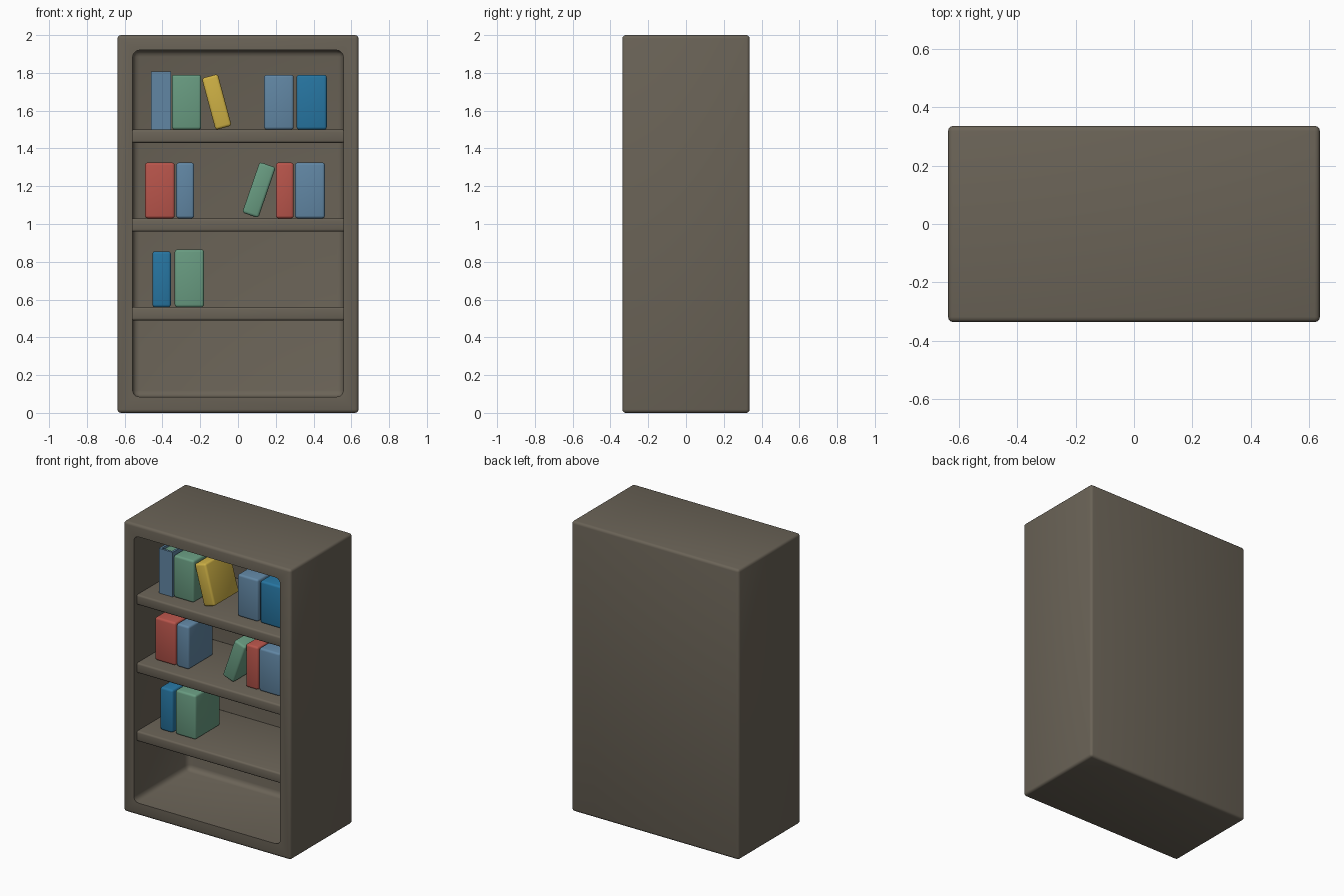
import bpy
import math

if "Cube" in bpy.data.objects:
    bpy.data.objects.remove(bpy.data.objects["Cube"])


def box(name, lo, hi, bevel=0.0, segs=3, mat=None, lean=0.0):
    """Rounded box between two corners, optionally leaning about y."""
    c = [(a + b) / 2 for a, b in zip(lo, hi)]
    s = [b - a for a, b in zip(lo, hi)]
    bpy.ops.mesh.primitive_cube_add(size=1, location=c)
    ob = bpy.context.object
    ob.name = name
    ob.scale = s
    bpy.ops.object.transform_apply(location=False, rotation=False, scale=True)
    ob.rotation_euler[1] = math.radians(lean)
    if bevel:
        m = ob.modifiers.new("round", 'BEVEL')
        m.width = bevel
        m.segments = segs
        bpy.ops.object.modifier_apply(modifier=m.name)
    bpy.ops.object.shade_smooth_by_angle(angle=math.radians(35))
    if mat:
        ob.data.materials.append(mat)
    return ob


def material(name, rgb):
    m = bpy.data.materials.new(name)
    m.diffuse_color = (*rgb, 1)
    m.use_nodes = True
    m.node_tree.nodes["Principled BSDF"].inputs["Base Color"].default_value = m.diffuse_color
    return m


wood = material("wood", (0.145, 0.125, 0.095))
colours = {
    "red": material("red", (0.48, 0.09, 0.07)),
    "blue": material("blue", (0.12, 0.24, 0.37)),
    "navy": material("navy", (0.02, 0.18, 0.36)),
    "green": material("green", (0.14, 0.33, 0.22)),
    "yellow": material("yellow", (0.62, 0.44, 0.06)),
}

# Hollow cabinet with rounded recess
cutter = box("recess_cutter", (-0.558, -0.7, 0.085), (0.558, 0.255, 1.92), 0.035)
cutter.hide_render = True
case = box("cabinet", (-0.638, -0.337, 0), (0.638, 0.337, 2), 0.018, 3, wood)
cut = case.modifiers.new("recess", 'BOOLEAN')
cut.operation = 'DIFFERENCE'
cut.solver = 'EXACT'
cut.object = cutter
bpy.ops.object.modifier_apply(modifier=cut.name)
bpy.data.objects.remove(cutter)
bpy.ops.object.shade_smooth_by_angle(angle=math.radians(35))

# Three shelves
for i, top in enumerate((0.56, 1.03, 1.5)):
    box(f"shelf_{i + 1}", (-0.565, -0.305, top - 0.07), (0.565, 0.26, top), 0.012, 3, wood)

# Upright books: colour, left, right, bottom, top
Y0, Y1 = -0.205, 0.065
upright = [
    ("green", -0.35, -0.195, 1.5, 1.79),
    ("blue", 0.138, 0.295, 1.5, 1.79),
    ("navy", 0.31, 0.47, 1.5, 1.79),
    ("red", -0.492, -0.335, 1.03, 1.325),
    ("blue", -0.327, -0.232, 1.03, 1.325),
    ("red", 0.2, 0.295, 1.03, 1.325),
    ("blue", 0.302, 0.46, 1.03, 1.325),
    ("navy", -0.453, -0.355, 0.56, 0.855),
    ("green", -0.335, -0.18, 0.56, 0.865),
]
for i, (col, x0, x1, z0, z1) in enumerate(upright):
    box(f"book_{i + 1}", (x0, Y0, z0), (x1, Y1, z1), 0.014, 3, colours[col])

# Leaning books: colour, centre x, centre z, width, height, lean
leaning = [
    ("yellow", -0.113, 1.646, 0.088, 0.283, -15),
    ("green", 0.111, 1.18, 0.09, 0.283, 19),
]
for col, cx, cz, w, h, lean in leaning:
    box(f"leaning_{col}_book", (cx - w / 2, Y0, cz - h / 2),
        (cx + w / 2, Y1, cz + h / 2), 0.014, 3, colours[col], lean)

# Book in a wrap-around cover: spine, two boards and inner block
box("cover_spine", (-0.46, Y0, 1.5), (-0.355, Y0 + 0.014, 1.808), mat=colours["blue"])
for side, x in (("left", -0.46), ("right", -0.369)):
    box(f"cover_board_{side}", (x, Y0 + 0.014, 1.5), (x + 0.014, Y1, 1.808), mat=colours["blue"])
box("inner_pages", (-0.446, Y0 + 0.014, 1.5), (-0.369, Y1 - 0.01, 1.79), mat=colours["green"])
